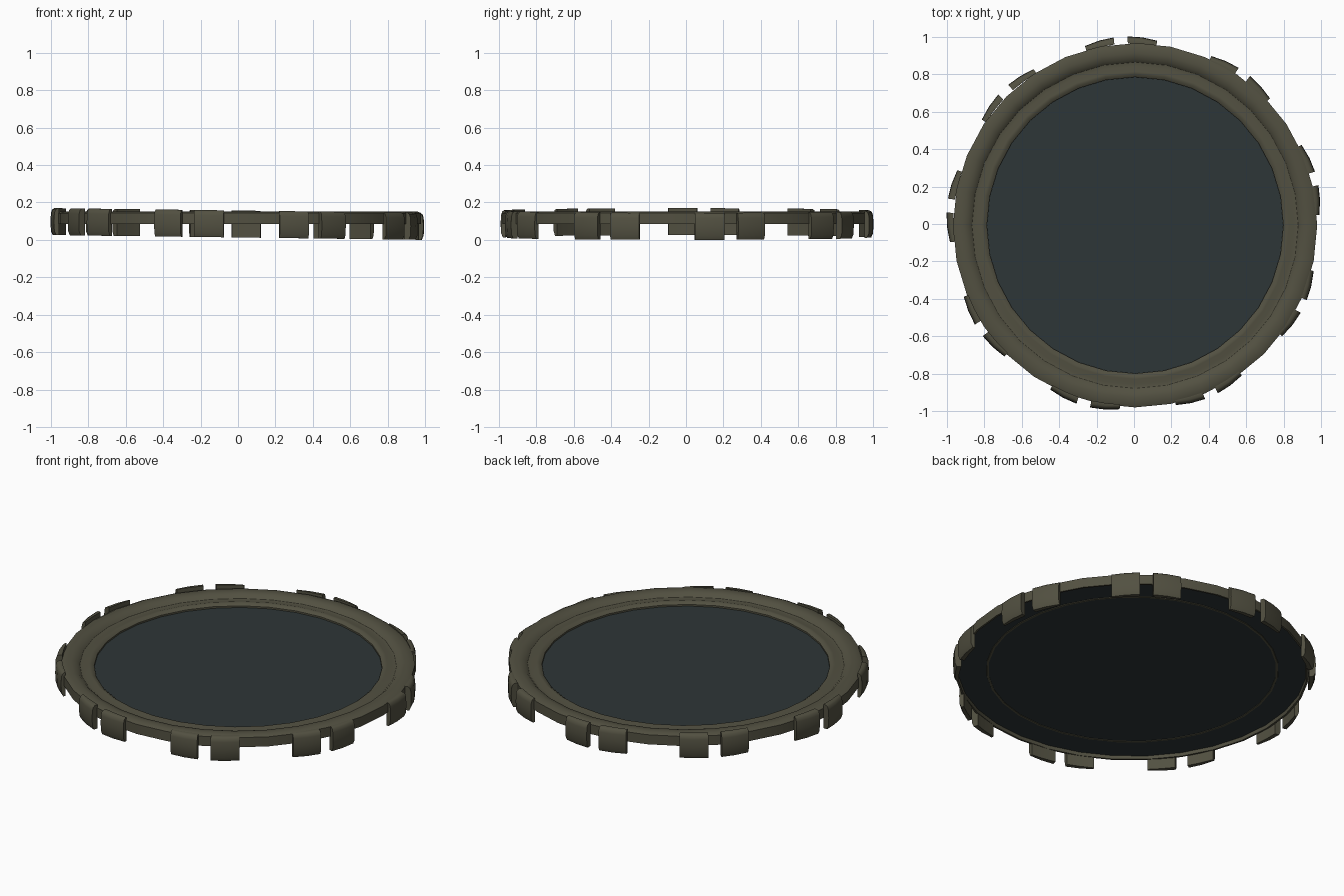
import bpy, bmesh, math
from mathutils import Matrix, Vector

if "Cube" in bpy.data.objects:
    bpy.data.objects.remove(bpy.data.objects["Cube"])

CX, CY = 0.006, -0.007


def material(name, rgb):
    m = bpy.data.materials.new(name)
    m.diffuse_color = (*rgb, 1)
    m.use_nodes = True
    m.node_tree.nodes["Principled BSDF"].inputs["Base Color"].default_value = m.diffuse_color
    return m


olive = material("olive_brown", (0.085, 0.081, 0.053))
slate = material("dark_slate", (0.027, 0.037, 0.038))


def finish(name, bm, mat, angle=35):
    bmesh.ops.recalc_face_normals(bm, faces=bm.faces)
    me = bpy.data.meshes.new(name)
    bm.to_mesh(me)
    bm.free()
    me.materials.append(mat)
    ob = bpy.data.objects.new(name, me)
    bpy.context.collection.objects.link(ob)
    bpy.ops.object.select_all(action='DESELECT')
    ob.select_set(True)
    bpy.context.view_layer.objects.active = ob
    bpy.ops.object.shade_smooth_by_angle(angle=math.radians(angle))
    return ob


def lathe(name, profile, mat, n=32):
    """Closed (radius, z) profile turned around the z axis."""
    bm = bmesh.new()
    rings = []
    for i in range(n):
        a = 2 * math.pi * i / n
        rings.append([bm.verts.new((CX + r * math.cos(a), CY + r * math.sin(a), z))
                      for r, z in profile])
    k = len(profile)
    for i in range(n):
        p, q = rings[i], rings[(i + 1) % n]
        for j in range(k):
            bm.faces.new((p[j], q[j], q[(j + 1) % k], p[(j + 1) % k]))
    return finish(name, bm, mat)


# raised rim: outer wall, rounded top, groove, inner lip, hollow underside
lathe("rim", [(0.973, 0.085), (0.973, 0.143), (0.955, 0.151), (0.92, 0.153),
              (0.89, 0.147), (0.872, 0.130), (0.850, 0.127), (0.822, 0.135),
              (0.807, 0.133), (0.792, 0.122), (0.792, 0.101), (0.804, 0.101),
              (0.810, 0.115), (0.955, 0.115), (0.962, 0.085)], olive)

# dark plate filling the rim
bm = bmesh.new()
bmesh.ops.create_cone(bm, cap_ends=True, segments=32, radius1=0.962, radius2=0.962,
                      depth=0.008, matrix=Matrix.Translation((CX, CY, 0.108)))
finish("plate", bm, slate)


# clamp tabs: nine mirrored pairs on a slightly tilted ring
SECTION = [(-0.072, -0.012), (-0.05, -0.002), (0.0, 0.0), (0.045, -0.002),
           (0.064, -0.008), (0.072, -0.02)]
bm = bmesh.new()
for p in range(9):
    for side in (-1, 1):
        cols = []
        for t, r_out, r_in in ((0.037, 1.006, 0.968), (0.115, 1.001, 0.966),
                               (0.195, 0.990, 0.964)):
            a = math.radians(94.2 + 40 * p) + side * math.asin(t)
            d = Vector((math.cos(a), math.sin(a), 0))
            pts = [(r_in, SECTION[0][0])]
            pts += [(r_out + dr, z) for z, dr in SECTION]
            pts += [(r_in, SECTION[-1][0])]
            col = []
            for r, z in pts:
                v = d * r
                v.x += CX - 0.004
                v.y += CY + 0.004
                v.z = 0.085 + z - 0.0125 * d.x
                col.append(bm.verts.new(v))
            cols.append(col)
        k = len(cols[0])
        for c0, c1 in zip(cols, cols[1:]):
            for j in range(k):
                bm.faces.new((c0[j], c1[j], c1[(j + 1) % k], c0[(j + 1) % k]))
        bm.faces.new(cols[0])
        bm.faces.new(cols[-1])
finish("clamp_tabs", bm, olive, 40)
